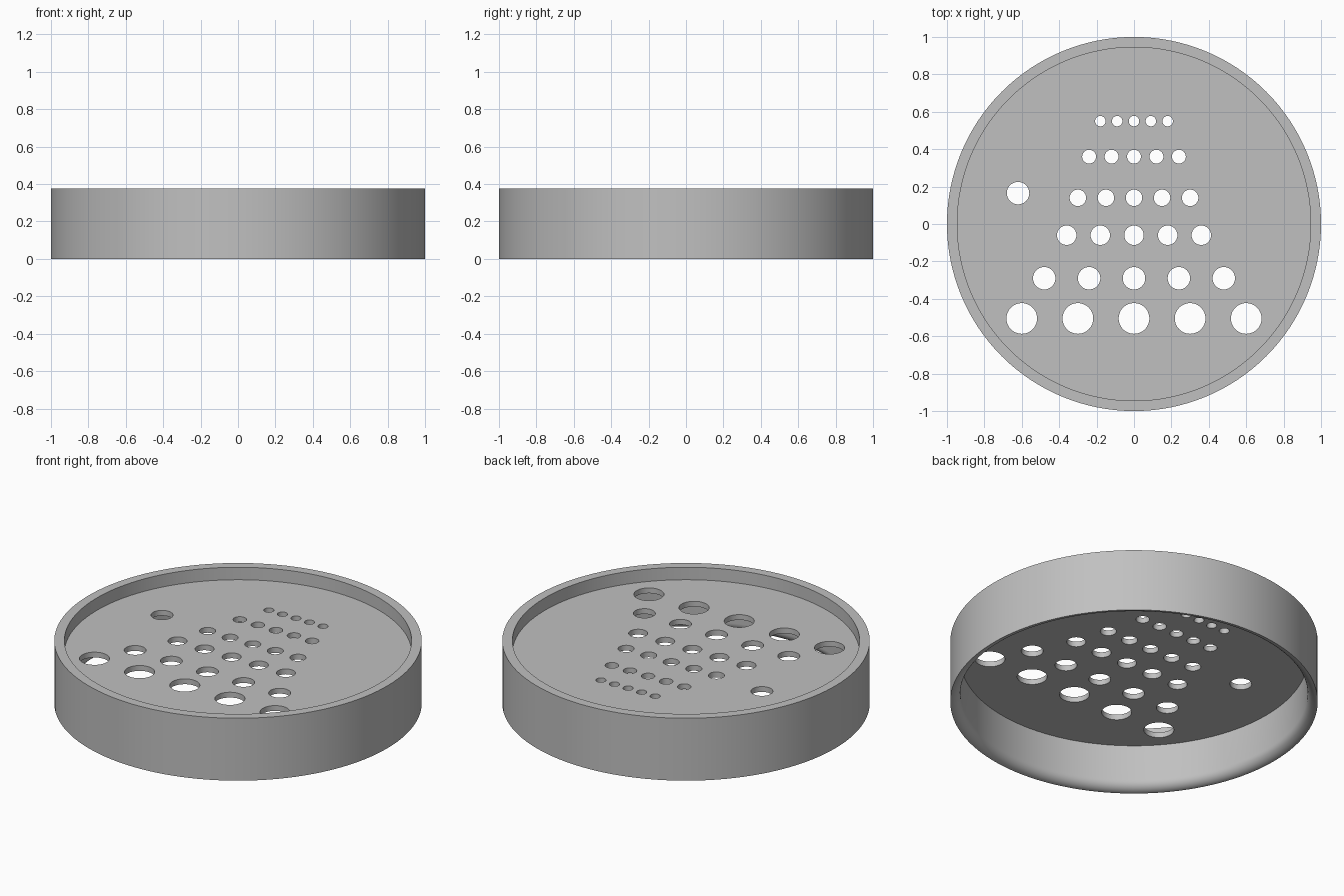
import bpy, bmesh
from math import sin, cos, pi, radians

cube = bpy.data.objects.get("Cube")
if cube:
    bpy.data.objects.remove(cube)

SEGMENTS = 128
HEIGHT, INNER = 0.375, 0.945
FLOOR_TOP, FLOOR_BOTTOM = 0.30, 0.268

grey = bpy.data.materials.new("plain grey")
grey.use_nodes = True
colour = (0.53, 0.53, 0.53, 1)
grey.diffuse_color = colour
grey.node_tree.nodes["Principled BSDF"].inputs["Base Color"].default_value = colour


def add_object(name, bm):
    bmesh.ops.recalc_face_normals(bm, faces=bm.faces)
    mesh = bpy.data.meshes.new(name)
    bm.to_mesh(mesh)
    bm.free()
    mesh.materials.append(grey)
    obj = bpy.data.objects.new(name, mesh)
    bpy.context.collection.objects.link(obj)
    return obj


def add_cylinder(bm, x, y, radius, bottom, top, segments):
    made = bmesh.ops.create_cone(bm, cap_ends=True, segments=segments, radius1=radius,
                                 radius2=radius, depth=top - bottom)
    bmesh.ops.translate(bm, verts=made["verts"], vec=(x, y, (top + bottom) / 2))


def smooth(obj):
    bpy.ops.object.select_all(action="DESELECT")
    obj.select_set(True)
    bpy.context.view_layer.objects.active = obj
    bpy.ops.object.shade_smooth_by_angle(angle=radians(35))


# Outer wall: a lathed ring whose inner bottom edge is rounded out to the outside
fillet = 1 - INNER
profile = [(1, HEIGHT), (INNER, HEIGHT), (INNER, FLOOR_TOP), (INNER, FLOOR_BOTTOM)]
for i in range(9):
    a = i / 8 * pi / 2
    profile.append((1 - fillet * cos(a), fillet * (1 - sin(a))))
bm = bmesh.new()
rings = []
for s in range(SEGMENTS):
    a = 2 * pi * s / SEGMENTS
    rings.append([bm.verts.new((r * cos(a), r * sin(a), z)) for r, z in profile])
for s in range(SEGMENTS):
    this, after = rings[s], rings[(s + 1) % SEGMENTS]
    for i in range(len(profile)):
        j = (i + 1) % len(profile)
        bm.faces.new((this[i], this[j], after[j], after[i]))
wall = add_object("outer_wall", bm)

# Floor plate
bm = bmesh.new()
add_cylinder(bm, 0, 0, INNER + 0.002, FLOOR_BOTTOM, FLOOR_TOP, SEGMENTS)
floor = add_object("floor_plate", bm)

# Hole cutters: rows of five (y, radius, spacing) and one single hole
rows = [(0.55, 0.028, 0.09), (0.36, 0.037, 0.12), (0.14, 0.044, 0.15),
        (-0.06, 0.052, 0.18), (-0.29, 0.06, 0.24), (-0.505, 0.082, 0.30)]
bm = bmesh.new()
for y, radius, spacing in rows:
    for i in range(-2, 3):
        add_cylinder(bm, i * spacing, y, radius, 0.2, HEIGHT, 48)
add_cylinder(bm, -0.62, 0.165, 0.06, 0.2, HEIGHT, 48)
cutter = add_object("hole_cutters", bm)

boolean = floor.modifiers.new("holes", "BOOLEAN")
boolean.operation = "DIFFERENCE"
boolean.solver = "EXACT"
boolean.object = cutter
bpy.context.view_layer.objects.active = floor
bpy.ops.object.modifier_apply(modifier=boolean.name)
bpy.data.objects.remove(cutter)

for obj in (wall, floor):
    smooth(obj)
